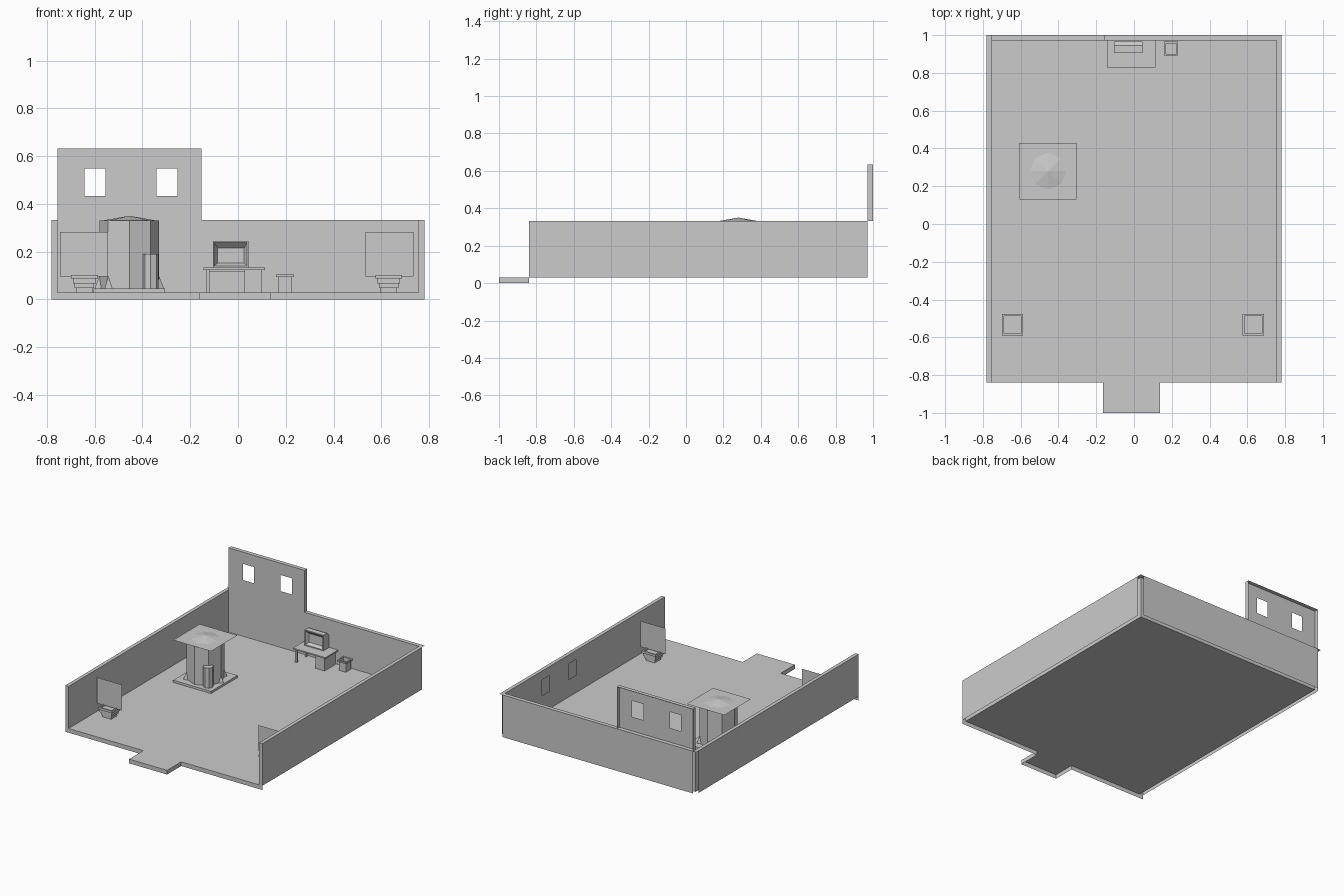
import bpy, bmesh, math
from mathutils import Matrix, Vector

if "Cube" in bpy.data.objects:
    bpy.data.objects.remove(bpy.data.objects["Cube"])


def mesh(name, verts, faces):
    me = bpy.data.meshes.new(name)
    me.from_pydata(verts, [], faces)
    ob = bpy.data.objects.new(name, me)
    bpy.context.collection.objects.link(ob)
    return ob


SIDES = {'-x': (0, 4, 7, 3), '+x': (1, 2, 6, 5), '-y': (0, 1, 5, 4),
         '+y': (2, 3, 7, 6), '-z': (0, 3, 2, 1), '+z': (4, 5, 6, 7)}


def box(name, x, y, z, skip=()):
    v = [(x[i], y[j], z[k]) for k in (0, 1) for i, j in ((0, 0), (1, 0), (1, 1), (0, 1))]
    return mesh(name, v, [f for s, f in SIDES.items() if s not in skip])


def frustum(name, c, rings, n=8, turn=0.0):
    """Stack of n-sided rings (radius, z) round the point c."""
    v = [(c[0] + r * math.cos(turn + math.tau * i / n),
          c[1] + r * math.sin(turn + math.tau * i / n), z) for r, z in rings for i in range(n)]
    f = [(k * n + i, k * n + (i + 1) % n, (k + 1) * n + (i + 1) % n, (k + 1) * n + i)
         for k in range(len(rings) - 1) for i in range(n)]
    f += [tuple(reversed(range(n))), tuple(range(len(v) - n, len(v)))]
    return mesh(name, v, f)


def sheet(name, us, vs, holes, place):
    """Flat grid of cells with some cells left open."""
    v = [place(a, b) for b in vs for a in us]
    n = len(us)
    f = [(j * n + i, j * n + i + 1, (j + 1) * n + i + 1, (j + 1) * n + i)
         for j in range(len(vs) - 1) for i in range(n - 1) if (i, j) not in holes]
    return mesh(name, v, f)


def rect(x, y, z):
    return [(x[0], y, z[0]), (x[1], y, z[0]), (x[1], y, z[1]), (x[0], y, z[1])]


XI, XO, YF, YI, YO = 0.755, 0.781, -0.84, 0.971, 1.0
ZF, ZW, ZT = 0.03, 0.332, 0.633

# floor with entrance step: an open sheet with a front edge only
plan = [(-XI, YI), (-XI, YF), (-0.163, YF), (-0.163, -1), (0.138, -1), (0.138, YF), (XI, YF), (XI, YI)]
mesh('floor', [(x, y, ZF) for x, y in plan], [tuple(range(8))])
edge = [(-XO, YF)] + plan[2:6] + [(XO, YF)]
mesh('floor_front_edge', [(x, y, z) for z in (0, ZF) for x, y in edge],
     [(i, i + 1, i + 7, i + 6) for i in range(5)])

# low walls, with open corner posts covered on top
box('left_wall', (-XO, -XI), (YF, YI), (ZF, ZW), ('+y', '-z'))
box('right_wall', (XI, XO), (YF, YI), (ZF, ZW), ('+y', '-z', '-x'))
box('back_wall', (-XI, XI), (YI, YO), (ZF, ZW), ('-x', '+x', '-z'))
for s, side in ((-1, 'left'), (1, 'right')):
    mesh(side + '_corner_cap', [(s * XI, YI, ZW), (s * XO, YI, ZW), (s * XO, YO, ZW), (s * XI, YO, ZW)],
         [(0, 1, 2, 3) if s > 0 else (3, 2, 1, 0)])

# inner lining of the right wall with two blind windows
sheet('right_wall_lining', [YI, 0.55, 0.465, 0.25, 0.165, YF], [ZF, 0.155, 0.268, ZW],
      {(1, 1), (3, 1)}, lambda y, z: (XI, y, z))

# raised back wall: a single sheet with two windows, plus a top and ends
sheet('raised_back_wall', [-XI, -0.642, -0.554, -0.341, -0.253, -0.153], [ZW, 0.433, 0.549, ZT],
      {(1, 1), (3, 1)}, lambda x, z: (x, YI, z))
box('raised_wall_rim', (-XI, -0.153), (YI, YO), (ZW, ZT), ('-y', '+y', '-z'))

# octagonal column on a square plinth, with a thin canopy and shallow cone
C = (-0.455, 0.28)
box('plinth', (C[0] - 0.15, C[0] + 0.15), (C[1] - 0.15, C[1] + 0.15), (ZF, 0.046))
frustum('column', C, [(0.125, 0.046), (0.125, 0.33)])
frustum('column_cone', C, [(0.125, 0.328), (0.002, 0.35)])
h = 0.15
mesh('canopy', [(C[0] + a * h, C[1] + b * h, 0.333) for a, b in ((-1, -1), (1, -1), (1, 1), (-1, 1))],
     [(0, 1, 2, 3)])

# root-like wedges round the column foot, none at the front
for i in (0, 1, 2, 3, 4, 5, 7):
    rot = Matrix.Rotation(math.tau * i / 8, 3, 'Z')
    pts = [(0.11, -0.022, 0.046), (0.145, 0, 0.046), (0.11, 0.022, 0.046), (0.122, 0, 0.105)]
    mesh(f'foot_wedge_{i + 1}', [rot @ Vector(p) + Vector((*C, 0)) for p in pts],
         [(0, 1, 3), (1, 2, 3), (2, 0, 3), (0, 2, 1)])

# small post standing on the plinth corner
frustum('small_post', (-0.366, 0.185), [(0.034, 0.046), (0.034, 0.19)])

# desk
box('desk_top', (-0.144, 0.113), (0.828, YI), (0.124, 0.133))
box('desk_apron', (-0.12, 0.027), (0.85, 0.96), (0.115, 0.124))
box('desk_drawers', (0.027, 0.1), (0.838, 0.962), (ZF, 0.124))
for k, y in enumerate((0.838, 0.948)):
    box(f'desk_leg_{k + 1}', (-0.134, -0.12), (y, y + 0.014), (ZF, 0.124))

# monitor: sloped screen recess, casing and lowered back, as one run of rectangles
runs = [((-0.086, 0.026), 0.928, (0.152, 0.216)), ((-0.1, 0.038), 0.905, (0.14, 0.238)),
        ((-0.105, 0.044), 0.905, (0.133, 0.245)), ((-0.105, 0.044), 0.945, (0.133, 0.245)),
        ((-0.105, 0.044), 0.966, (0.133, 0.225))]
v = [p for r in runs for p in rect(*r)]
f = [(k * 4 + i, k * 4 + 4 + i, k * 4 + 4 + (i + 1) % 4, k * 4 + (i + 1) % 4)
     for k in range(len(runs) - 1) for i in range(4)]
mesh('monitor', v, f + [(0, 1, 2, 3), (19, 18, 17, 16)])

# waste bin with an overhanging rim and sunken inside
q = math.sqrt(2)
frustum('waste_bin', (0.197, 0.928), [(0.028 * q, ZF), (0.028 * q, 0.094), (0.037 * q, 0.094),
        (0.037 * q, 0.104), (0.028 * q, 0.104), (0.028 * q, 0.075)], 4, math.pi / 4)

# stepped planters, each with a flat foliage card
for side, x, card in (('left', -0.643, -0.645), ('right', 0.631, 0.634)):
    steps = [(0.034, 0.03, 0.048), (0.041, 0.048, 0.066), (0.048, 0.066, 0.087), (0.056, 0.087, 0.103)]
    rings = [(w * q, z) for w, a, b in steps for z in (a, b)] + [(0.046 * q, 0.103), (0.046 * q, 0.09)]
    frustum(side + '_planter', (x, -0.533), rings, 4, math.pi / 4)
    mesh(side + '_foliage_card', rect((card - 0.1, card + 0.1), -0.533, (0.097, 0.282)), [(0, 1, 2, 3)])
